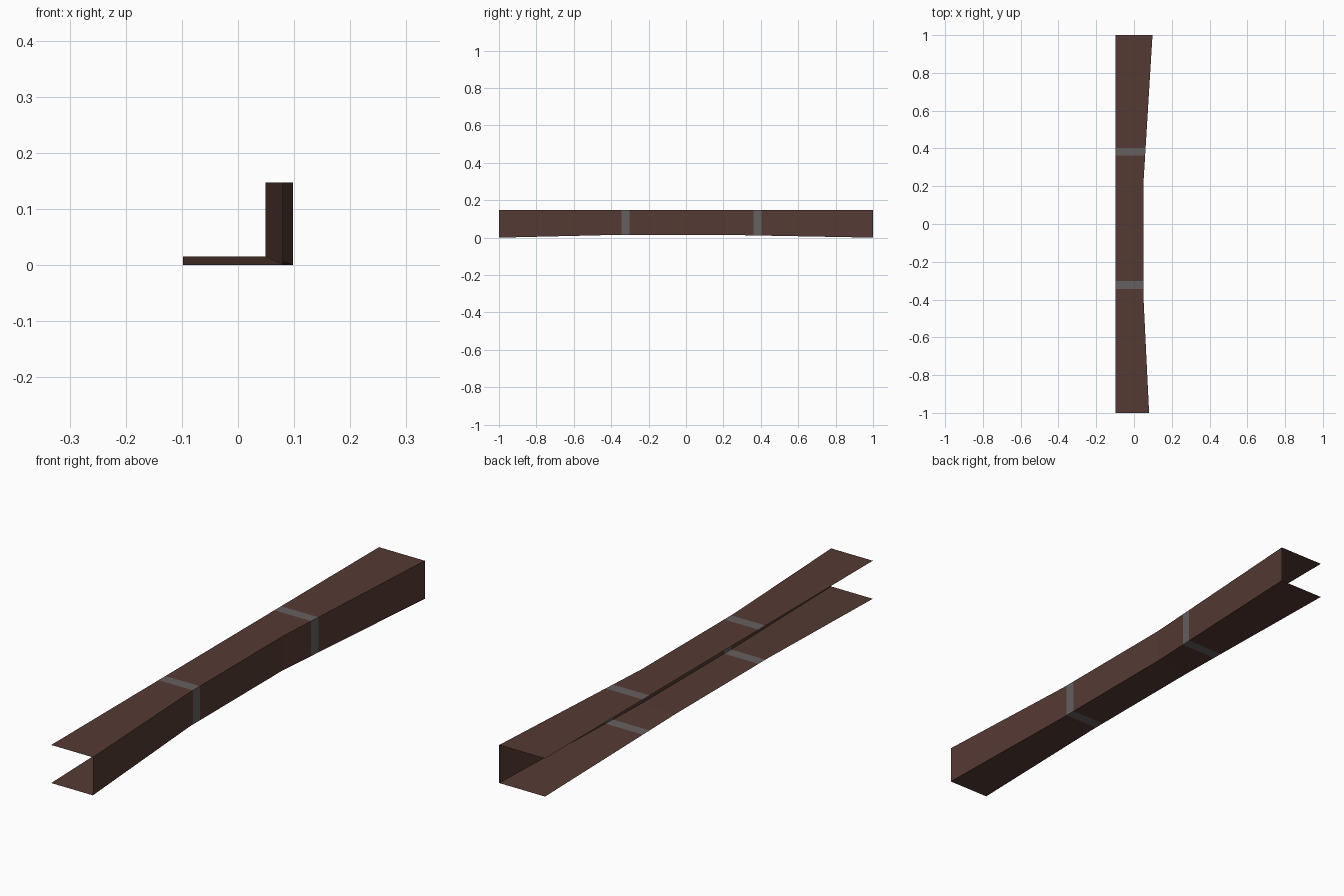
import bpy

if "Cube" in bpy.data.objects:
    bpy.data.objects.remove(bpy.data.objects["Cube"])

def material(name, color):
    m = bpy.data.materials.new(name)
    m.diffuse_color = (*color, 1)
    m.use_nodes = True
    m.node_tree.nodes["Principled BSDF"].inputs["Base Color"].default_value = m.diffuse_color
    return m

brown = material("dark brown wood", (0.091, 0.042, 0.034))
grey = material("grey strap", (0.133, 0.117, 0.117))

LEFT, TOP = -0.098, 0.147
# key stations along the beam: y, x of the side wall, z of the lower sheet
KEYS = [(-1, 0.08, 0.0), (-0.365, 0.049, 0.015), (0.2, 0.049, 0.015), (1, 0.098, 0.0)]
BANDS = [(-0.345, -0.303), (0.362, 0.403)]

def section(y):
    """Width and underside height at y, linear between the key stations."""
    for (y0, x0, z0), (y1, x1, z1) in zip(KEYS, KEYS[1:]):
        if y <= y1:
            t = (y - y0) / (y1 - y0)
            return x0 + t * (x1 - x0), z0 + t * (z1 - z0)

# open C-shaped sheet, waisted in the middle, cut at kinks and strap edges
stations = sorted([k[0] for k in KEYS] + [b for band in BANDS for b in band])
verts, faces, mats = [], [], []
for y in stations:
    x, z = section(y)
    verts += [(LEFT, y, TOP), (x, y, TOP), (x, y, z), (LEFT, y, z)]
for i in range(len(stations) - 1):
    mid = (stations[i] + stations[i + 1]) / 2
    strap = any(a < mid < b for a, b in BANDS)
    for j in range(3):
        a = i * 4 + j
        faces.append((a, a + 1, a + 5, a + 4))
        mats.append(int(strap))

mesh = bpy.data.meshes.new("channel_beam")
mesh.from_pydata(verts, [], faces)
mesh.materials.append(brown)
mesh.materials.append(grey)
for p, m in zip(mesh.polygons, mats):
    p.material_index = m
beam = bpy.data.objects.new("channel_beam", mesh)
bpy.context.collection.objects.link(beam)
